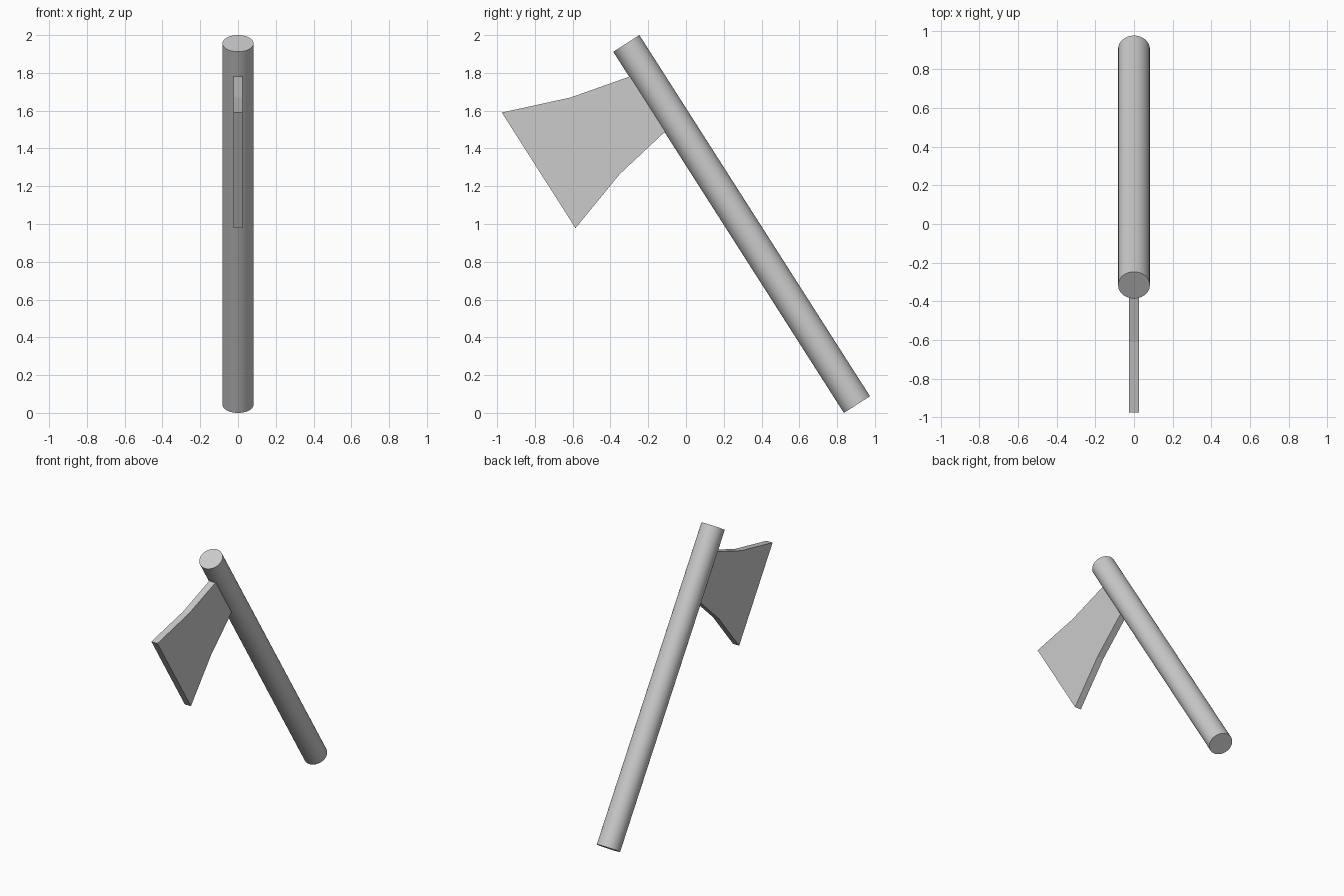
import bpy, bmesh
from mathutils import Vector

if "Cube" in bpy.data.objects:
    bpy.data.objects.remove(bpy.data.objects["Cube"])

# Handle: smooth round shaft leaning in the YZ plane
top, bottom = Vector((0, -0.316, 1.956)), Vector((0, 0.905, 0.044))
axis = top - bottom
bpy.ops.mesh.primitive_cylinder_add(vertices=48, radius=0.082, depth=axis.length,
                                    location=(top + bottom) / 2,
                                    rotation=axis.to_track_quat('Z', 'Y').to_euler())
handle = bpy.context.object
handle.name = "handle"
bpy.ops.object.shade_smooth_by_angle()

# Blade: flared flat profile (y, z), its root sunk slightly into the handle
profile = [(-0.975, 1.59), (-0.585, 0.978), (-0.35, 1.265), (-0.085, 1.513),
           (-0.272, 1.79), (-0.30, 1.78), (-0.61, 1.67)]
half = 0.025
bm = bmesh.new()
face = bm.faces.new([bm.verts.new((-half, y, z)) for y, z in profile])
side = bmesh.ops.extrude_face_region(bm, geom=[face])
bmesh.ops.translate(bm, vec=(2 * half, 0, 0),
                    verts=[g for g in side["geom"] if isinstance(g, bmesh.types.BMVert)])
bmesh.ops.recalc_face_normals(bm, faces=bm.faces)
mesh = bpy.data.meshes.new("blade")
bm.to_mesh(mesh)
bm.free()
blade = bpy.data.objects.new("blade", mesh)
bpy.context.collection.objects.link(blade)
